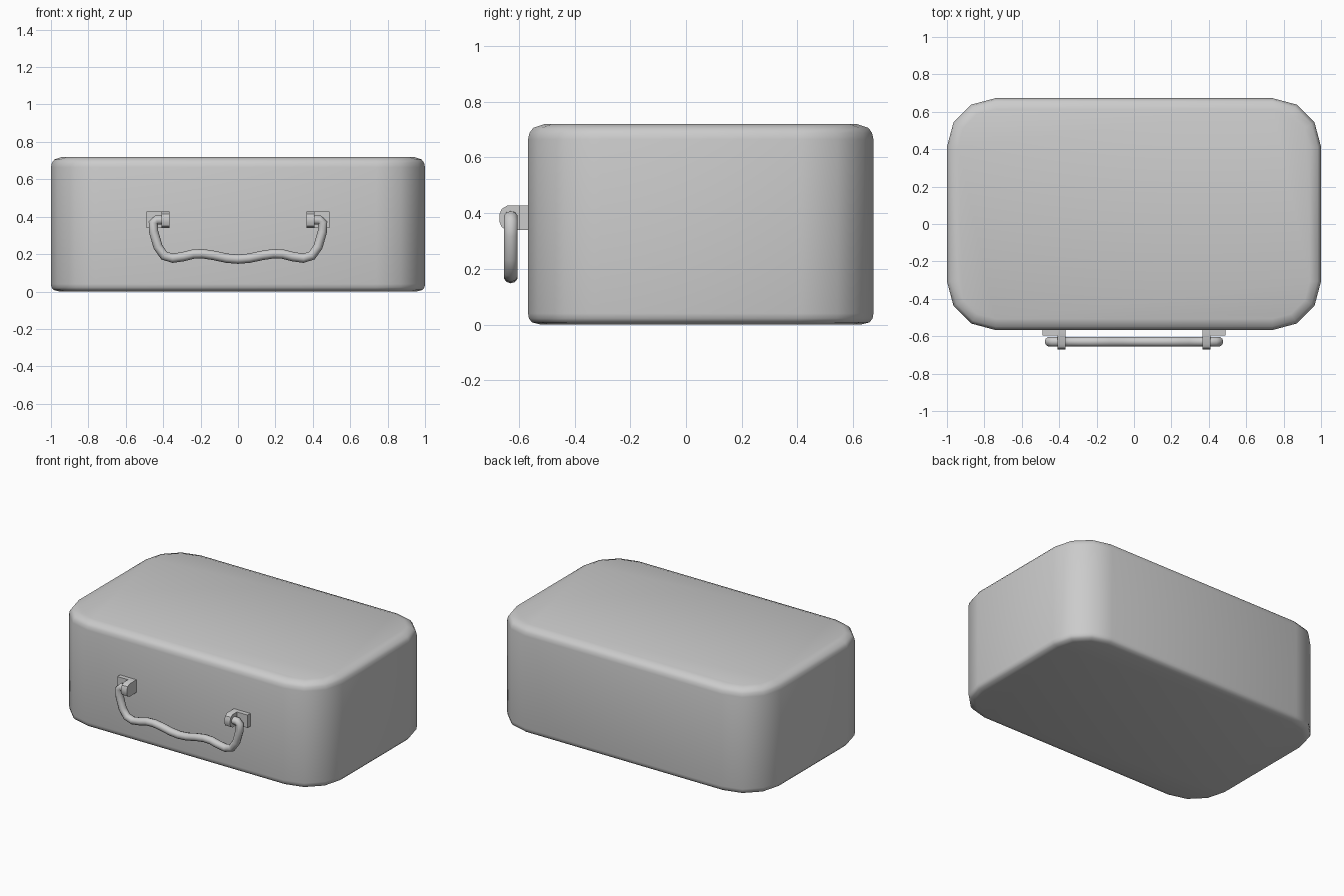
import bpy, bmesh, math

if "Cube" in bpy.data.objects:
    bpy.data.objects.remove(bpy.data.objects["Cube"])


def finish(name, bm, angle=None):
    bmesh.ops.recalc_face_normals(bm, faces=bm.faces[:])
    mesh = bpy.data.meshes.new(name)
    bm.to_mesh(mesh)
    bm.free()
    obj = bpy.data.objects.new(name, mesh)
    bpy.context.collection.objects.link(obj)
    if angle:
        bpy.ops.object.select_all(action='DESELECT')
        obj.select_set(True)
        bpy.context.view_layer.objects.active = obj
        bpy.ops.object.shade_smooth_by_angle(angle=math.radians(angle))
    return obj


def loft(name, rings, angle=None):
    """Skin closed rings of points and cap both ends."""
    bm = bmesh.new()
    loops = [[bm.verts.new(p) for p in ring] for ring in rings]
    n = len(loops[0])
    for a, b in zip(loops, loops[1:]):
        for i in range(n):
            j = (i + 1) % n
            bm.faces.new((a[i], a[j], b[j], b[i]))
    bm.faces.new(loops[0][::-1])
    bm.faces.new(loops[-1])
    return finish(name, bm, angle)


def rounded_rect(inset, z, hx=1.0, hy=0.62, cy=0.053, radius=0.26, steps=3):
    pts = []
    for q, (sx, sy) in enumerate([(1, 1), (-1, 1), (-1, -1), (1, -1)]):
        for k in range(steps + 1):
            a = math.pi / 2 * (q + k / steps)
            r = radius - inset
            pts.append((sx * (hx - radius) + r * math.cos(a),
                        cy + sy * (hy - radius) + r * math.sin(a), z))
    return pts


# Case body with rounded rims
profile = [(0.045, 0.0), (0.014, 0.008), (0.003, 0.022), (0, 0.04),
           (0, 0.665), (0.005, 0.688), (0.018, 0.706), (0.06, 0.72)]
body = loft("case_body", [rounded_rect(i, z) for i, z in profile], 60)

# Handle: wavy bail whose ends turn inward to the lugs
half = [(-0.40, 0.383), (-0.436, 0.383), (-0.453, 0.368), (-0.451, 0.32),
        (-0.428, 0.24), (-0.395, 0.192), (-0.35, 0.178), (-0.29, 0.187),
        (-0.24, 0.2), (-0.19, 0.202), (-0.13, 0.193), (-0.06, 0.178)]
path = half + [(0, 0.173)] + [(-x, z) for x, z in reversed(half)]
rings = []
for i, (x, z) in enumerate(path):
    x0, z0 = path[max(i - 1, 0)]
    x1, z1 = path[min(i + 1, len(path) - 1)]
    length = math.hypot(x1 - x0, z1 - z0)
    nx, nz = -(z1 - z0) / length, (x1 - x0) / length
    rings.append([(x + nx * 0.025 * math.cos(a),
                   -0.629 + 0.026 * math.sin(a),
                   z + nz * 0.025 * math.cos(a))
                  for a in [math.tau * k / 10 for k in range(10)]])
loft("handle", rings, 50)

# Handle mounts: back plate plus round-nosed lug on each side
lug = [(-0.56, 0.34), (-0.645, 0.34), (-0.662, 0.35), (-0.67, 0.37),
       (-0.67, 0.395), (-0.662, 0.415), (-0.642, 0.427), (-0.56, 0.427)]
plate = [(-0.56, 0.34), (-0.597, 0.34), (-0.597, 0.427), (-0.56, 0.427)]
for side, s in (("left", -1), ("right", 1)):
    loft(side + "_lug", [[(s * x, y, z) for y, z in lug]
                         for x in (0.367, 0.41)], 35)
    loft(side + "_mount_plate", [[(s * x, y, z) for y, z in plate]
                                 for x in (0.367, 0.49)])
